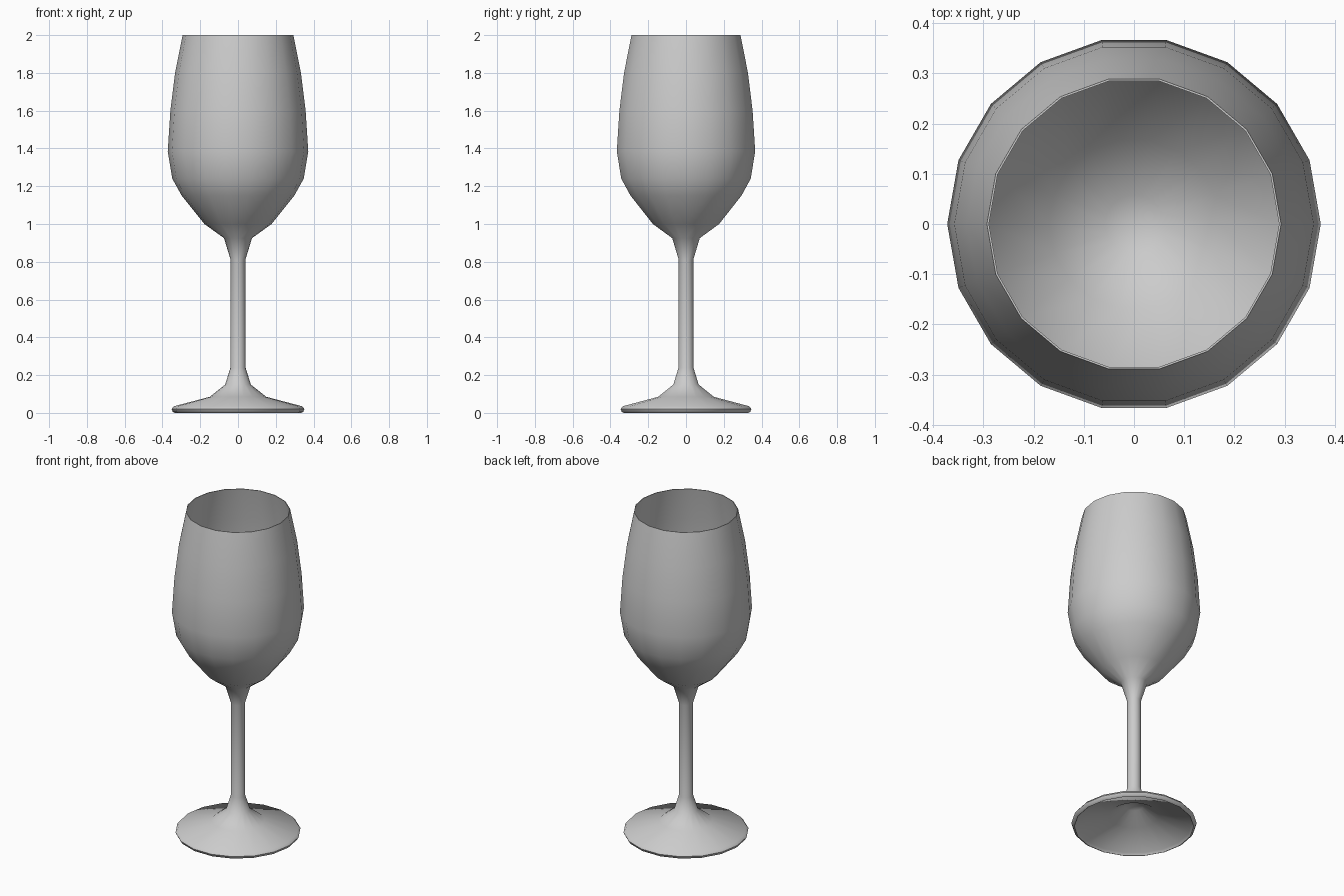
import bpy, bmesh, math

if "Cube" in bpy.data.objects:
    bpy.data.objects.remove(bpy.data.objects["Cube"])

SIDES = 18


def lathe(name, profile):
    """Revolve a closed (radius, height) profile around z; radius 0 makes a pole."""
    bm = bmesh.new()
    rings = []
    for r, z in profile:
        if r == 0:
            rings.append([bm.verts.new((0, 0, z))] * SIDES)
        else:
            rings.append([bm.verts.new((r * math.cos(2 * math.pi * i / SIDES),
                                        r * math.sin(2 * math.pi * i / SIDES), z))
                          for i in range(SIDES)])
    for a, b in zip(rings, rings[1:]):
        for i in range(SIDES):
            j = (i + 1) % SIDES
            corners = list(dict.fromkeys((a[i], a[j], b[j], b[i])))
            bm.faces.new(corners)
    bmesh.ops.recalc_face_normals(bm, faces=bm.faces)
    mesh = bpy.data.meshes.new(name)
    bm.to_mesh(mesh)
    bm.free()
    obj = bpy.data.objects.new(name, mesh)
    bpy.context.collection.objects.link(obj)
    bpy.ops.object.select_all(action='DESELECT')
    obj.select_set(True)
    bpy.context.view_layer.objects.active = obj
    bpy.ops.object.shade_smooth_by_angle(angle=math.radians(40))
    return obj


# Hollow underside of the foot
underside = [(0, 0.14), (0.05, 0.13), (0.14, 0.07), (0.325, 0.015), (0.335, 0.0)]
# Foot and stem
foot_stem = [(0.345, 0.005), (0.352, 0.02), (0.34, 0.035), (0.15, 0.085),
             (0.068, 0.15), (0.04, 0.24), (0.039, 0.81), (0.074, 0.925)]
# Outside of the bowl up to the rim
bowl_out = [(0.178, 1.0), (0.298, 1.15), (0.348, 1.24), (0.372, 1.385),
            (0.358, 1.60), (0.333, 1.80), (0.293, 2.0)]
# Inside of the bowl down to its small flat floor
bowl_in = [(0.289, 2.0), (0.327, 1.80), (0.351, 1.60), (0.363, 1.385),
           (0.339, 1.25), (0.29, 1.163), (0.17, 1.015), (0.058, 0.935), (0, 0.93)]

lathe("wine_glass", underside + foot_stem + bowl_out + bowl_in)
